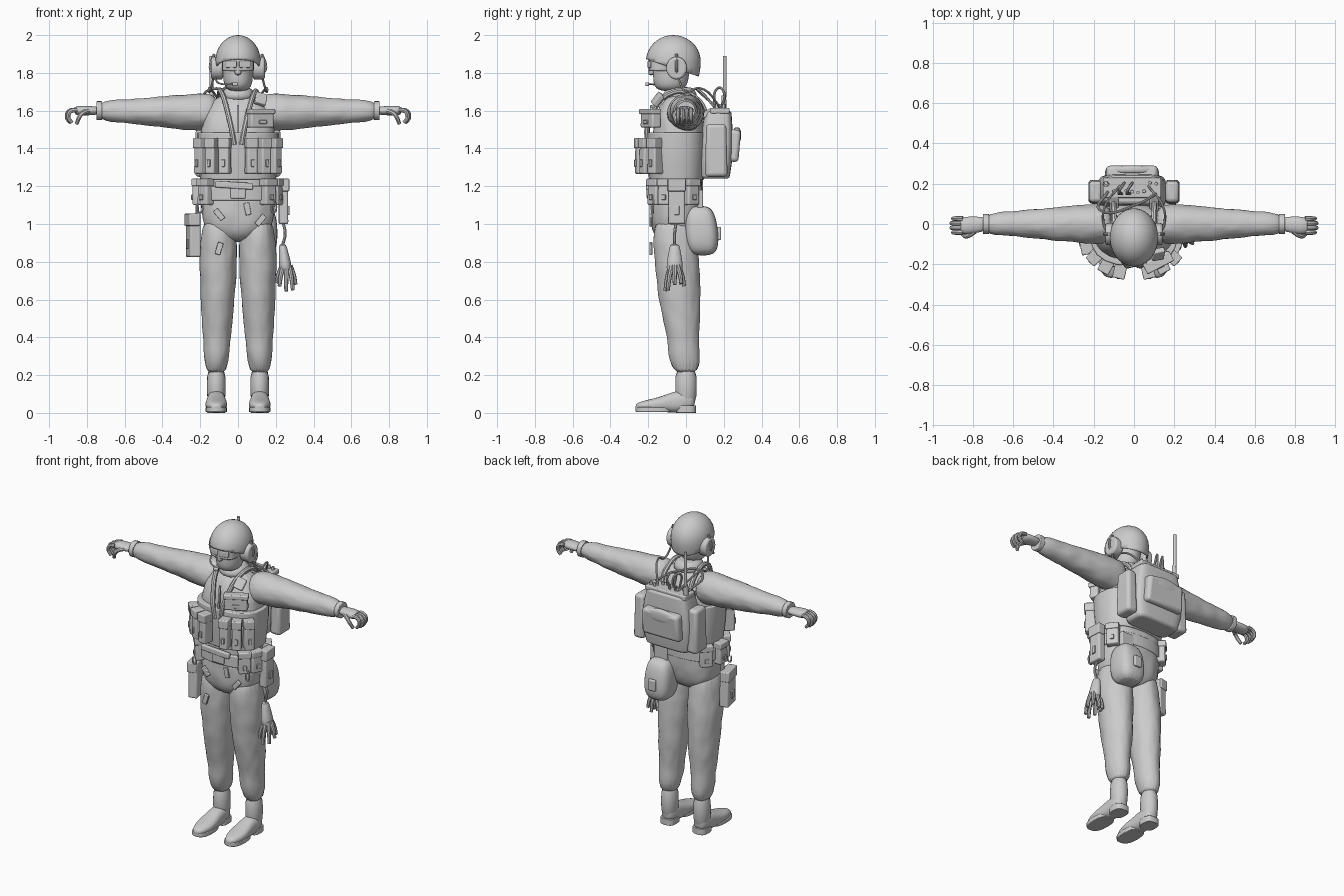
import bpy, bmesh, math, random
from mathutils import Matrix, Vector, Euler

random.seed(4)
default_cube = bpy.data.objects.get("Cube")
if default_cube:
    bpy.data.objects.remove(default_cube, do_unlink=True)

cloth_noise = bpy.data.textures.new("cloth_noise", "CLOUDS")
cloth_noise.noise_scale = 0.09


def select(obj):
    bpy.ops.object.select_all(action="DESELECT")
    obj.select_set(True)
    bpy.context.view_layer.objects.active = obj


def finish(bm, name, mirror=False, subdiv=0, folds=0, bevel=0):
    """Turn a bmesh into a smooth object with the usual modifiers."""
    bmesh.ops.recalc_face_normals(bm, faces=bm.faces)
    mesh = bpy.data.meshes.new(name)
    bm.to_mesh(mesh)
    bm.free()
    obj = bpy.data.objects.new(name, mesh)
    bpy.context.collection.objects.link(obj)
    select(obj)
    bpy.ops.object.shade_smooth_by_angle(angle=math.radians(40))
    if bevel:
        modifier = obj.modifiers.new("Bevel", "BEVEL")
        modifier.width, modifier.segments = bevel, 3
    if subdiv:
        modifier = obj.modifiers.new("Subdivision", "SUBSURF")
        modifier.levels = modifier.render_levels = subdiv
    if folds:
        modifier = obj.modifiers.new("Folds", "DISPLACE")
        modifier.texture, modifier.strength = cloth_noise, folds
    if mirror:
        obj.modifiers.new("Mirror", "MIRROR")
    return obj


def loft(name, start, end, widths, depth=1.0, power=2.0, sides=20, **options):
    """Skin evenly spaced superellipse rings; depth is a ratio or a list of radii."""
    start, end = Vector(start), Vector(end)
    span = [abs(value) for value in end - start]
    across = [i for i in range(3) if i != span.index(max(span))]
    depths = depth if isinstance(depth, tuple) else [width * depth for width in widths]
    bm = bmesh.new()
    rings = []
    for step, radii in enumerate(zip(widths, depths)):
        center = start.lerp(end, step / (len(widths) - 1))
        ring = []
        for i in range(sides):
            turn = math.tau * i / sides
            point = center.copy()
            for k, radius, wave in zip(across, radii, (math.cos(turn), math.sin(turn))):
                point[k] += radius * math.copysign(abs(wave) ** (2 / power), wave)
            ring.append(bm.verts.new(point))
        rings.append(ring)
    for low, high in zip(rings, rings[1:]):
        for i in range(sides):
            j = (i + 1) % sides
            bm.faces.new((low[i], low[j], high[j], high[i]))
    bm.faces.new(rings[0])
    bm.faces.new(rings[-1])
    return finish(bm, name, **options)


def box(name, center, size, turn=(0, 0, 0), bevel=0.006, taper=1.0, **options):
    """Rounded box; taper scales its top."""
    bm = bmesh.new()
    bmesh.ops.create_cube(bm, size=1)
    for vert in bm.verts:
        if vert.co.z > 0:
            vert.co.x *= taper
            vert.co.y *= taper
    bm.transform(Matrix.LocRotScale(Vector(center), Euler(turn), Vector(size)))
    return finish(bm, name, bevel=bevel, **options)


def around_body(angle, reach):
    """Point and outward turn on an oval round the trunk; zero faces front, positive is left."""
    wide, deep = .2 + reach, .15 + reach
    x, y = wide * math.sin(angle), -deep * math.cos(angle)
    return x, y - .055, math.atan2(x / wide ** 2, -y / deep ** 2)


def pouch(name, angle, z, width, height, depth=.06, reach=.01):
    """Pouch facing outward from the trunk, with a lid over its top."""
    x, y, turn = around_body(angle, reach)
    tilt = (0, 0, turn)
    outward = Vector((math.sin(turn), -math.cos(turn), 0))
    center = Vector((x, y, z))
    box(name, center, (width, depth, height), tilt, bevel=.01, taper=.94)
    lid = center + outward * .005 + Vector((0, 0, height * .36))
    box(name + "_lid", lid, (width * 1.06, depth, height * .28), tilt)
    clasp = center + outward * depth / 2 - Vector((0, 0, height * .2))
    box(name + "_clasp", clasp, (width * .3, .015, height * .2), tilt, bevel=.003)


def tube(name, points, radius, tip=1.0, mirror=False):
    """Round cord along a smooth path, thinning toward its tip."""
    curve = bpy.data.curves.new(name, "CURVE")
    curve.dimensions, curve.bevel_depth = "3D", radius
    curve.bevel_resolution, curve.resolution_u, curve.use_fill_caps = 2, 6, True
    spline = curve.splines.new("BEZIER")
    spline.bezier_points.add(len(points) - 1)
    for i, (knot, place) in enumerate(zip(spline.bezier_points, points)):
        knot.co = place
        knot.handle_left_type = knot.handle_right_type = "AUTO"
        knot.radius = 1 + (tip - 1) * i / (len(points) - 1)
    obj = bpy.data.objects.new(name, curve)
    bpy.context.collection.objects.link(obj)
    select(obj)
    bpy.ops.object.convert(target="MESH")
    bpy.ops.object.shade_smooth_by_angle()
    if mirror:
        bpy.context.object.modifiers.new("Mirror", "MIRROR")


# Body and clothing
cloth = dict(subdiv=2, folds=.014)
loft("torso", (0, -.06, .9), (0, -.03, 1.7), (.14, .19, .2, .19, .2, .21, .2, .18, .08), depth=.7, power=2.4, **cloth)
loft("trouser_legs", (.1, -.07, 1.05), (.115, 0, .2), (.08, .1, .1, .095, .08, .07, .06), depth=1.2, mirror=True, **cloth)
loft("sleeves", (.1, 0, 1.59), (.75, 0, 1.6), (.1, .1, .09, .08, .07, .06, .05), mirror=True, **cloth)
loft("sleeve_cuffs", (.72, 0, 1.6), (.75, 0, 1.6), (.05, .05), bevel=.004, mirror=True)
loft("collar", (0, -.035, 1.65), (0, -.03, 1.73), (.1, .09, .07), subdiv=1)

# Hands
loft("palms", (.73, 0, 1.6), (.87, -.01, 1.6), (.035, .04, .045, .04), depth=.6, subdiv=1, mirror=True)
for i in range(4):
    y = -.042 + i * .023
    tip = .91 - .008 * abs(i - 1.5)
    tube("fingers", [(.85, y, 1.605), (tip - .01, y, 1.595), (tip, y, 1.565), (tip - .02, y, 1.535)], .0125, tip=.75, mirror=True)
tube("thumbs", [(.79, -.035, 1.6), (.83, -.06, 1.58), (.855, -.045, 1.53)], .014, tip=.75, mirror=True)

# Boots
loft("boot_shafts", (.115, 0, .25), (.115, 0, .03), (.05, .05, .05), depth=1.15, subdiv=1, mirror=True)
loft("boot_feet", (.115, .05, .07), (.115, -.27, .03), (.035, .05, .05, .055, .06, .05, .025),
     depth=(.05, .055, .06, .045, .035, .03, .02), power=2.4, subdiv=2, mirror=True)
loft("boot_heels", (.115, 0, 0), (.115, 0, .04), (.048, .048), depth=1.1, power=3, bevel=.003, mirror=True)
loft("boot_soles", (.115, -.17, .005), (.115, -.17, .03), (.057, .057), depth=1.7, power=2.5, bevel=.004, mirror=True)

# Head and goggles
loft("head", (0, -.085, 1.7), (0, -.07, 1.92), (.06, .08, .08, .09, .09), depth=1.2, subdiv=2)
loft("nose", (0, -.185, 1.785), (0, -.175, 1.86), (.018, .02, .01), subdiv=1)
loft("goggles", (0, -.135, 1.81), (0, -.135, 1.88), (.085, .085), depth=.75, power=2.6, bevel=.008)
for side in (-1, 1):
    box("goggle_lens", (side * .036, -.194, 1.845), (.06, .012, .036), (0, 0, side * .2))

# Helmet: a stretched dome trimmed along a sloping rim
bm = bmesh.new()
bmesh.ops.create_uvsphere(bm, u_segments=36, v_segments=20, radius=1)
for vert in bm.verts:
    stretch = 1.5 if vert.co.z < 0 else 1
    vert.co = Vector((vert.co.x * .12, vert.co.y * .145 - .067, vert.co.z * .14 * stretch + 1.86))
bmesh.ops.bisect_plane(bm, geom=bm.verts[:] + bm.edges[:] + bm.faces[:], plane_co=(0, -.067, 1.825),
                       plane_no=(0, .33, 1), clear_inner=True)
shell = finish(bm, "helmet").modifiers.new("Shell", "SOLIDIFY")
shell.thickness = .008

# Headset with microphone
loft("ear_cups", (.08, -.05, 1.825), (.142, -.05, 1.825), (.055, .055), depth=1.1, bevel=.012, mirror=True)
tube("ear_cup_bands", [(.135, -.05, 1.8), (.147, -.05, 1.83), (.125, -.05, 1.9)], .008, mirror=True)
tube("microphone_boom", [(-.125, -.07, 1.78), (-.1, -.14, 1.745), (-.015, -.2, 1.74)], .005)
box("microphone", (-.015, -.205, 1.74), (.03, .02, .02))
tube("headset_cables", [(.13, -.04, 1.77), (.15, 0, 1.7), (.15, .07, 1.72), (.07, .19, 1.61)], .006, mirror=True)

# Vest with zip and edge webbing
loft("vest", (0, -.05, 1.235), (0, -.05, 1.485), (.2, .21, .217, .217), depth=.73, power=2.5, bevel=.006)
box("zip", (0, -.193, 1.53), (.012, .012, .2), (-.1, 0, 0), bevel=.003)
tube("vest_edges", [(.02, -.205, 1.42), (.04, -.2, 1.53), (.09, -.06, 1.7), (.1, .06, 1.66), (.1, .12, 1.55)],
     .014, mirror=True)
pouch("chest_pouch", .6, 1.56, width=.14, height=.1, depth=.055)
box("chest_patch", (.12, -.15, 1.66), (.06, .03, .07), (-.6, .3, .2))

# Magazine pouches around the vest
for side in (-1, 1):
    for angle in (.3, .62, .95):
        pouch("magazine_pouch", side * angle, 1.36, width=.058, height=.19, depth=.07, reach=.035)

# Belt, its pouches and clips
loft("belt", (0, -.055, 1.125), (0, -.055, 1.2), (.207, .207), depth=.7, power=2.4, bevel=.006)
box("belt_buckle", (0, -.2, 1.165), (.08, .016, .06))
box("belt_flap", (-.02, -.2, 1.205), (.2, .025, .035), (0, .06, 0))
for angle in (-2.2, -1.6, -.95, .85, 1.25, 2.1):
    pouch("belt_pouch", angle, 1.17, width=.075, height=.14)
for angle in (-1, .9):
    x, y, turn = around_body(angle, .04)
    tube("hanging_clip", [(x, y, 1.13), (x + .015, y, 1.09), (x, y, 1.06), (x - .012, y, 1.1)], .005)
pouch("side_holster", 1.6, 1.12, width=.09, height=.24, depth=.05, reach=.04)

# Trouser patches, mirrored at differing heights
for x, z, tilt in ((.12, 1.02, .7), (.05, 1.08, -.2), (-.1, 1.05, -.7), (-.1, .87, .3)):
    box("trouser_patch", (x, -.186, z), (.03, .016, .065), (0, tilt, 0), bevel=.004)

# Thigh pouch, rear bag and hanging gloves
pouch("thigh_pouch", -1.4, .94, width=.12, height=.23, reach=.04)
box("thigh_strap", (-.22, -.06, 1.1), (.012, .03, .14))
loft("rear_bag", (.12, .09, .83), (.12, .07, 1.1), (.065, .09, .09, .085, .06), power=3, subdiv=2)
box("rear_bag_patch", (.12, .175, .95), (.05, .02, .07))
box("rear_bag_strap", (.12, .075, 1.13), (.09, .03, .1))
loft("gloves", (.235, -.06, .9), (.255, -.06, .74), (.02, .025, .034, .034), depth=1.3, subdiv=1)
for i in range(8):
    turn = math.tau * i / 8
    spread = Vector((math.cos(turn), math.sin(turn), 0))
    root = Vector((.255, -.06, .78))
    drop = Vector((0, 0, random.uniform(.09, .14)))
    tube("glove_finger", [root + spread * .02, root + spread * .04 - drop / 2, root + spread * .05 - drop], .014, tip=.7)
tube("glove_strap", [(.235, -.05, 1.02), (.25, -.06, .95), (.237, -.06, .89)], .008)

# Backpack with rear pocket and side pouches
loft("backpack", (-.01, .155, 1.24), (-.01, .17, 1.6), (.15, .17, .17, .16, .14), depth=.5, power=5, sides=32, bevel=.015)
box("rear_pocket", (-.01, .248, 1.415), (.27, .075, .17), (-.1, 0, 0), bevel=.02, taper=.94)
loft("rear_pocket_flap", (-.14, .27, 1.47), (.12, .27, 1.47), (.012, .02, .022, .02, .012),
     depth=(.015, .035, .045, .035, .015), power=3, subdiv=1)
box("pack_side_pouches", (.19, .16, 1.39), (.075, .12, .28), bevel=.02, taper=.88, mirror=True)
box("pack_harness", (.1, .1, 1.58), (.045, .1, .03), (.5, 0, 0), mirror=True)

# Radio, aerial and cords on the pack
box("radio_top", (-.01, .18, 1.6), (.29, .1, .03))
for i in range(9):
    x, y = -.13 + i * .03, random.uniform(.15, .21)
    loft("radio_knob", (x, y, 1.6), (x, y, 1.635), (.009, .008), sides=12)
loft("aerial_base", (-.14, .2, 1.58), (-.14, .2, 1.68), (.015, .013), sides=14)
loft("aerial", (-.14, .205, 1.67), (-.14, .205, 1.89), (.01, .01), sides=14, bevel=.003)
for x in (-.06, -.02):
    tube("radio_loop", [(x, .15, 1.61), (x - .01, .17, 1.72), (x + .01, .2, 1.7), (x, .19, 1.61)], .007)
tube("neck_cable", [(-.13, .16, 1.62), (-.17, .07, 1.7), (.02, .1, 1.68), (.11, .15, 1.62)], .007)
